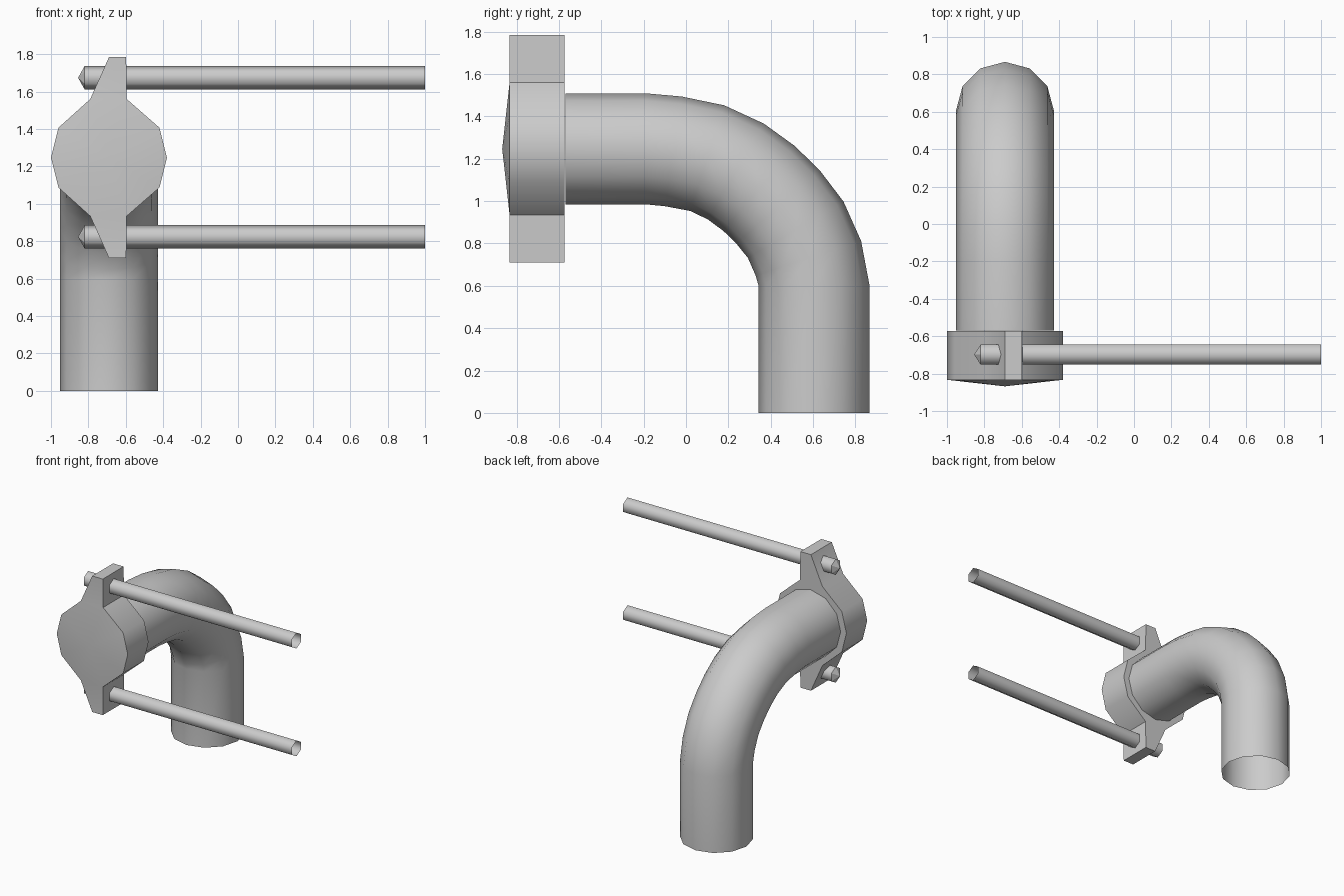
import bpy, bmesh, math
from mathutils import Vector

cube = bpy.data.objects.get("Cube")
if cube:
    bpy.data.objects.remove(cube, do_unlink=True)

GREY = (0.6, 0.6, 0.6, 1)
grey = bpy.data.materials.new("plain grey")
grey.use_nodes = True
grey.diffuse_color = GREY
grey.node_tree.nodes["Principled BSDF"].inputs["Base Color"].default_value = GREY

CX, CZ = -0.69, 1.247   # pipe axis


def finish(bm, name, angle):
    bmesh.ops.recalc_face_normals(bm, faces=bm.faces)
    mesh = bpy.data.meshes.new(name)
    bm.to_mesh(mesh)
    bm.free()
    obj = bpy.data.objects.new(name, mesh)
    bpy.context.collection.objects.link(obj)
    mesh.materials.append(grey)
    bpy.ops.object.select_all(action='DESELECT')
    obj.select_set(True)
    bpy.context.view_layer.objects.active = obj
    bpy.ops.object.shade_smooth_by_angle(angle=math.radians(angle))
    return obj


def bridge(bm, a, b):
    n = len(a)
    return [bm.faces.new((a[i], a[(i + 1) % n], b[(i + 1) % n], b[i])) for i in range(n)]


def ring(bm, centre, u, v, sides, radius):
    verts = []
    for i in range(sides):
        t = 2 * math.pi * i / sides
        verts.append(bm.verts.new(centre + radius * (u * math.cos(t) + v * math.sin(t))))
    return verts


# Bent pipe, open at both ends: centre line as (y, z)
path = [(0.605, 0), (0.605, 0.6), (0.578, 0.73), (0.518, 0.865), (0.435, 0.972),
        (0.345, 1.06), (0.235, 1.14), (0.1, 1.203), (-0.06, 1.235),
        (-0.19, CZ), (-0.57, CZ)]
pts = [Vector((CX, y, z)) for y, z in path]
side = Vector((1, 0, 0))
bm = bmesh.new()
previous = None
for i, p in enumerate(pts):
    if i < 2:
        tangent = Vector((0, 0, 1))
    elif i > len(pts) - 3:
        tangent = Vector((0, -1, 0))
    else:
        tangent = (pts[i + 1] - pts[i - 1]).normalized()
    current = ring(bm, p, side, tangent.cross(side), 12, 0.262)
    if previous:
        bridge(bm, previous, current)
    previous = current
finish(bm, "bent_pipe", 50)

# Flange with two bolt ears: upper half outline mirrored to the lower half
upper = [(0.31, 0), (0.27, 0.16), (0.095, 0.313), (0.092, 0.537),
         (0, 0.537), (-0.1, 0.313), (-0.27, 0.16), (-0.31, 0)]
outline = upper + [(x, -z) for x, z in reversed(upper[1:-1])]
bm = bmesh.new()
front, back = [[bm.verts.new((CX + x, y, CZ + z)) for x, z in outline]
               for y in (-0.833, -0.573)]
bridge(bm, front, back)
bm.faces.new(back)
# ear fronts stay flat, the round part rises to a shallow point
ears = [v for v in front if abs(v.co.z - CZ) > 0.5]
for sign in (1, -1):
    ear = [v for v in front if (v.co.z - CZ) * sign > 0.3]
    bm.faces.new(ear)
disc = [v for v in front if v not in ears]
apex = bm.verts.new((CX, -0.868, CZ))
for i, v in enumerate(disc):
    bm.faces.new((v, disc[(i + 1) % len(disc)], apex))
finish(bm, "flange", 38)

# Hexagonal rods through the ears: pointed on one end, open on the other
for name, z in (("upper_rod", 1.674), ("lower_rod", 0.823)):
    bm = bmesh.new()
    u, v = Vector((0, 0, 1)), Vector((0, 1, 0))
    a, b = [ring(bm, Vector((x, -0.698, z)), u, v, 6, 0.0625) for x in (-0.82, 1)]
    bridge(bm, a, b)
    tip = bm.verts.new((-0.855, -0.698, z))
    for i in range(6):
        bm.faces.new((a[i], a[(i + 1) % 6], tip))
    rod = finish(bm, name, 65)
    for poly in rod.data.polygons:
        poly.use_smooth = len(poly.vertices) == 4
